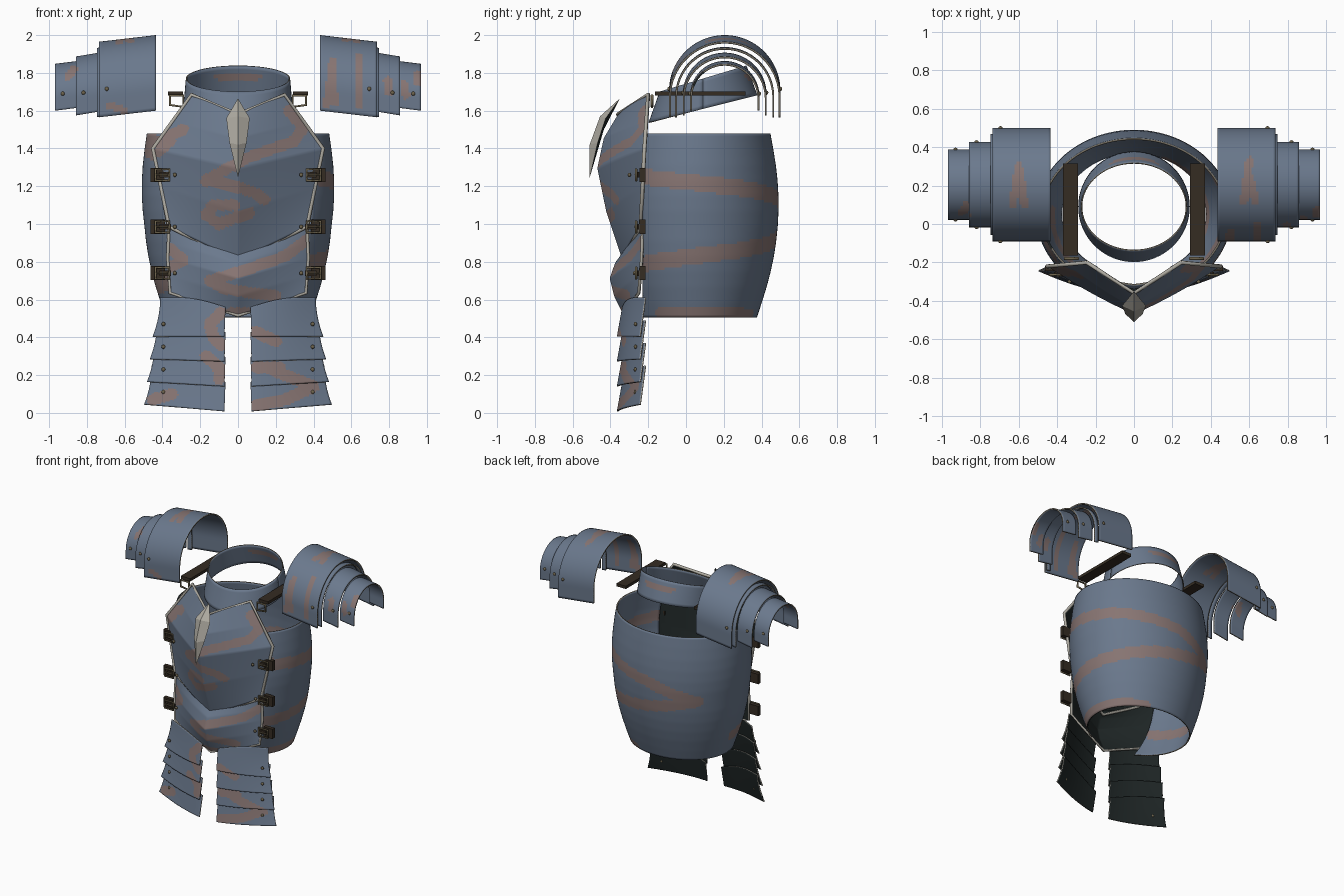
import bpy, bmesh
from math import pi, sin, cos, asin, atan2
from mathutils import Vector as V

cube = bpy.data.objects.get("Cube")
if cube:
    bpy.data.objects.remove(cube)


def material(name, rgb):
    m = bpy.data.materials.new(name)
    m.use_nodes = True
    m.diffuse_color = (*rgb, 1)
    m.node_tree.nodes["Principled BSDF"].inputs["Base Color"].default_value = (*rgb, 1)
    return m


STEEL = material("blue steel", (.145, .19, .265))
RUST = material("dull red paint", (.245, .178, .17))
RIM = material("dark bronze rim", (.18, .16, .125))
DARK = material("dark lining", (.014, .02, .02))
PALE = material("pale trim", (.43, .41, .36))
LEATHER = material("brown leather", (.035, .025, .016))
BRASS = material("aged brass", (.16, .13, .075))


def add(name, data):
    ob = bpy.data.objects.new(name, data)
    bpy.context.collection.objects.link(ob)
    return ob


def path(points, t):
    """Point at t in 0..1 along a list of evenly spaced stations."""
    s = t * (len(points) - 1)
    i = min(int(s), len(points) - 2)
    return V(points[i]).lerp(V(points[i + 1]), s - i)


def soft(points, t, reach):
    """Same, with rounded corners."""
    d = min(reach, t, 1 - t)
    return (path(points, t - d) + path(points, t) * 2 + path(points, t + d)) / 4


def near(p, line, width):
    for a, b in zip(line, line[1:]):
        a, b = V(a), V(b)
        t = min(max((p - a).dot(b - a) / (b - a).length_squared, 0), 1)
        if (p - a.lerp(b, t)).length < width:
            return True
    return False


def shell(name, f, nu, nv, ref, lines=(), key=None, width=.03, lined=False, rim=RIM, thick=.01):
    """Sheet of f(u, v) facing away from ref, painted along lines, thickened inward."""
    bm = bmesh.new()
    g = [[bm.verts.new(f(i / nu, j / nv)) for j in range(nv + 1)] for i in range(nu + 1)]
    for i in range(nu):
        for j in range(nv):
            bm.faces.new((g[i][j], g[i + 1][j], g[i + 1][j + 1], g[i][j + 1]))
    bm.normal_update()
    if sum(q.normal.dot(q.calc_center_median() - V(ref)) for q in bm.faces) < 0:
        bmesh.ops.reverse_faces(bm, faces=bm.faces)
    for q in bm.faces:
        c = q.calc_center_median()
        p = V(key(c)) if key else V((c.x, c.z))
        q.material_index = int(any(near(p, ln, width) for ln in lines))
    ob = finish(name, bm, STEEL, RUST, rim, DARK)
    mod = ob.modifiers.new("thickness", "SOLIDIFY")
    mod.thickness, mod.offset = thick, -1
    mod.material_offset = 3 if lined else 0
    mod.material_offset_rim = 2
    return ob


def finish(name, bm, *mats):
    me = bpy.data.meshes.new(name)
    bm.to_mesh(me)
    bm.free()
    for m in mats:
        me.materials.append(m)
    return add(name, me)


def tube(name, pts, r, mat, cyclic=False):
    cu = bpy.data.curves.new(name, "CURVE")
    cu.dimensions, cu.bevel_depth, cu.bevel_resolution = "3D", r, 1
    cu.use_fill_caps = True
    sp = cu.splines.new("POLY")
    sp.points.add(len(pts) - 1)
    for p, q in zip(sp.points, pts):
        p.co = (*q, 1)
    sp.use_cyclic_u = cyclic
    cu.materials.append(mat)
    return add(name, cu)


def solid(name, loc, size, mat, ball=False):
    bm = bmesh.new()
    if ball:
        bmesh.ops.create_uvsphere(bm, u_segments=10, v_segments=6, radius=.5)
    else:
        bmesh.ops.create_cube(bm, size=1)
    for v in bm.verts:
        v.co = V([a * b for a, b in zip(v.co, size)]) + V(loc)
    return finish(name, bm, mat)


def rivet(x, y, z):
    solid("rivet", (x, y, z), (.022, .018, .022), BRASS, True)


def flip(p, s):
    return (p[0] * s, p[1], p[2])


# Back shell, cut off by the plane behind the breast plate
PROFILE = [(.375, .505), (.43, .67), (.468, .83), (.488, .99), (.492, 1.15), (.478, 1.31), (.447, 1.48)]


def back_shell(u, v):
    r, z = soft(PROFILE, v, .09)
    ry = r - .05
    a0 = asin(-.28 / ry)
    a = a0 + (pi - 2 * a0) * u
    return (r * (1.02 + .12 * max(v - .5, 0)) * cos(a), .05 + ry * sin(a), z)


def around(c):
    a = atan2(c.y, c.x)
    return (.5 * (a if a > -pi / 2 else a + 2 * pi), c.z)


shell("back_shell", back_shell, 120, 70, (0, 0, 1), key=around, width=.043, lines=[
    [(-.35, 1.26), (.3, 1.19), (.8, 1.12), (1.17, 1.0), (.8, .93), (.3, .86), (-.35, .78)],
    [(-.2, .52), (.55, .51)],
    [(1.6, 1.4), (1.85, 1.36)], [(1.6, 1.46), (1.75, 1.42)], [(1.5, .66), (1.85, .7)]])


# Tilted neck collar
def collar(u, v):
    a = 2 * pi * u
    y = .09 + (.288 - .058 * v) * sin(a)
    tilt = (.25 + .05 * v) * (y - .09)
    return ((.29 - .014 * v) * cos(a), y, 1.61 + .16 * v + tilt)


shell("neck_collar", collar, 64, 8, (0, .09, 1.7), [[(-.1, 1.78), (.1, 1.78)]], width=.025, thick=.007)


# Folded breast and belly plates
def folded(ridge, edge):
    def f(u, v):
        w = 2 * u - 1
        p = soft(ridge, v, .25).lerp(path(edge, v), abs(w))
        return (p.x if w > 0 else -p.x, p.y - .05 * abs(w) * (1 - abs(w)), p.z)
    return f


CHEST_RIDGE = [(0, -.36, 1.58), (0, -.51, 1.33), (0, -.335, .805)]
CHEST_EDGE = [(.245, -.2, 1.685), (.45, -.22, 1.4), (.365, -.24, .985)]
BELLY_RIDGE = [(0, -.32, .87), (0, -.43, .72), (0, -.33, .515)]
BELLY_EDGE = [(.365, -.23, .98), (.372, -.235, .82), (.36, -.25, .635)]
shell("breast_plate", folded(CHEST_RIDGE, CHEST_EDGE), 80, 80, (0, 1, 1.2), [
    [(.27, 1.6), (.345, 1.51), (.3, 1.44), (.05, 1.35), (-.1, 1.27), (-.17, 1.23),
     (-.02, 1.2), (.08, 1.17), (.14, 1.13)],
    [(-.02, 1.1), (-.13, 1.1), (-.17, 1.05), (-.1, 1.0), (0, 1.04), (.06, 1.06)],
    [(-.42, 1.43), (-.34, 1.48), (-.29, 1.5)], [(-.42, 1.38), (-.36, 1.44)]], lined=True)
shell("belly_plate", folded(BELLY_RIDGE, BELLY_EDGE), 70, 46, (0, 1, .7), [
    [(.37, .92), (.25, .83), (.05, .76), (-.15, .7), (-.08, .66), (.1, .63), (.2, .62)],
    [(-.36, .87), (-.29, .81), (-.36, .77)], [(-.04, .53), (.05, .53)]], lined=True)


# Pale borders along the plates
tube("breast_trim", [CHEST_RIDGE[2]] + CHEST_EDGE[::-1] + [CHEST_RIDGE[0]]
     + [flip(p, -1) for p in CHEST_EDGE], .011, PALE, True)
tube("belly_trim", [flip(p, -1) for p in BELLY_EDGE] + [BELLY_RIDGE[2]] + BELLY_EDGE[::-1], .009, PALE)

# Spear shaped chest ornament with a dark back
bm = bmesh.new()
top, tip, back = (0, -.35, 1.665), (0, -.51, 1.245), (0, -.435, 1.5)
wide, lower = (.062, -.425, 1.56), (.045, -.468, 1.43)
crest, nose = (0, -.455, 1.57), (0, -.51, 1.42)
for face in ((top, wide, crest), (wide, lower, nose, crest), (lower, tip, nose),
             (top, back, wide), (wide, back, lower), (lower, back, tip)):
    for s in (1, -1):
        new = bm.faces.new([bm.verts.new(flip(p, s)) for p in face[::s]])
        new.material_index = int(back in face)
bmesh.ops.remove_doubles(bm, verts=bm.verts, dist=.001)
bmesh.ops.recalc_face_normals(bm, faces=bm.faces)
finish("chest_ornament", bm, PALE, DARK)


# Shoulder lames: x range, radius, arch centre height, lower edge, outward drop
LAMES = [(.435, .735, .295, 1.705, 1.6, .035), (.715, .747, .262, 1.675, 1.57, .005),
         (.735, .858, .222, 1.685, 1.595, .02), (.85, .968, .183, 1.68, 1.615, .015)]


def arch(s, x0, x1, r, cz, zb, drop):
    leg = cz - zb
    total = 2 * leg + pi * r

    def f(u, v):
        d = v * total
        if d < leg:
            y, z = -r, zb + d
        elif d > total - leg:
            y, z = r, zb + total - d
        else:
            a = (d - leg) / r
            y, z = -r * cos(a), cz + r * sin(a)
        return (s * (x0 + (x1 - x0) * u), .205 + y, z - drop * u)
    return f


def unrolled(c):
    """Front streaks use height; top streaks are shifted to 3 + y."""
    return (c.x, 3 + c.y) if c.z > 1.9 else (c.x, c.z if c.y < .2 else 9)


STREAKS = {1: [[(.47, 1.63), (.5, 1.86)], [(.51, 1.64), (.5, 1.86)], [(.64, 1.63), (.64, 1.89)],
               [(.57, 3.12), (.6, 3.33)], [(.63, 3.12), (.6, 3.25)],
               [(.79, 1.76), (.8, 1.7)], [(.88, 1.74), (.89, 1.68)], [(.95, 1.79), (.95, 1.75)]],
           -1: [[(-.6, 3.3), (-.57, 3.1)], [(-.6, 3.3), (-.63, 3.1)], [(-.72, 3.48), (-.66, 3.5)],
                [(-.48, 3.48), (-.46, 3.5)], [(-.9, 1.78), (-.87, 1.82)], [(-.68, 1.63), (-.6, 1.6)]]}
for s, side in ((1, "left"), (-1, "right")):
    for lame in LAMES:
        x0, x1, r, cz, zb, drop = lame
        shell(side + "_shoulder_lame", arch(s, *lame), max(2, int((x1 - x0) * 80)), 64,
              (s * (x0 + x1) / 2, .205, cz - .1), STREAKS[s], unrolled, .021)
        if x1 - x0 > .1:
            for y in (.205 - r, .205 + r):
                rivet(s * (x1 - .04), y, cz + .01)

    # Shoulder strap with its hanging buckle
    solid(side + "_shoulder_strap", (s * .33, .075, 1.69), (.08, .48, .022), LEATHER)
    tube(side + "_shoulder_buckle", [(s * x, -.18, z) for x, z in
         ((.29, 1.68), (.36, 1.68), (.36, 1.63), (.29, 1.62))], .008, BRASS, True)

    # Side straps and buckles
    for z, y in ((1.26, -.3), (.985, -.265), (.74, -.272)):
        solid(side + "_side_strap", (s * .425, -.23, z), (.075, .03, .075), LEATHER)
        solid(side + "_strap_tongue", (s * .385, -.255, z), (.06, .012, .03), LEATHER)
        tube(side + "_buckle", [(s * (.4 + a * .037), -.264, z + b * .03)
             for a, b in ((-1, -1), (1, -1), (1, 1), (-1, 1))], .007, BRASS, True)
        tube(side + "_buckle_pin", [(s * .37, -.268, z), (s * .44, -.264, z)], .004, BRASS)
        rivet(s * .335, y, z)

    # Overlapping thigh lames
    for i in range(4):
        def tasset(u, v):
            xo = .412 + .015 * i + .04 * v * v
            zi, zo = .56 - .132 * i - .155 * v, .61 - .12 * i - .205 * v
            hump = .02 * sin(pi * u) * (1 - v)
            y = -.338 + .12 * u ** 1.2 - .028 * v - .012 * sin(pi * u)
            return (s * (.066 + (xo - .066) * u + .006 * v * (1 - u)), y, zi + (zo - zi) * u + hump)
        marks = [[(-.09, .53), (-.15, .47), (-.13, .4), (-.09, .36)], [(-.17, .3), (-.1, .24), (-.1, .18)],
                 [(-.45, .07), (-.35, .1)], [(.09, .43), (.2, .38)], [(.1, .24), (.22, .24)],
                 [(.2, .22), (.4, .14), (.25, .07), (.1, .04)]]
        shell(side + "_thigh_lame", tasset, 40, 24, (0, 1, .3), marks, width=.032,
              lined=True, rim=PALE, thick=.008)
        rivet(s * .395, -.268, .47 - .12 * i)

# Smooth the curved surfaces, keeping folds sharp
bpy.ops.object.select_all(action="DESELECT")
for ob in bpy.context.collection.objects:
    if ob.type == "MESH" and any(w in ob.name for w in ("lame", "plate", "shell", "collar", "rivet")):
        ob.select_set(True)
        bpy.context.view_layer.objects.active = ob
bpy.ops.object.shade_smooth_by_angle(angle=.9)
